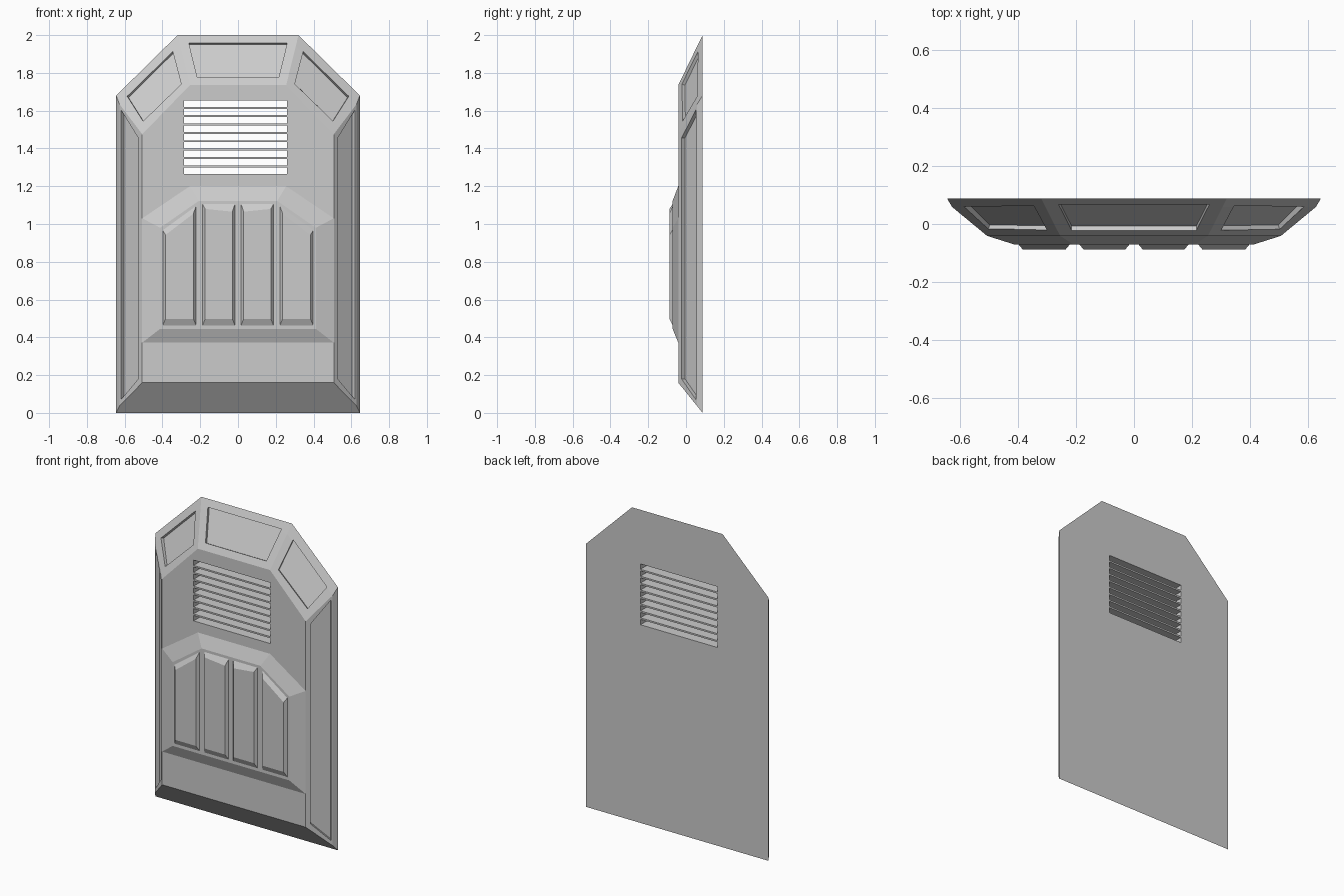
import bpy, bmesh
from mathutils import Vector

if "Cube" in bpy.data.objects:
    bpy.data.objects.remove(bpy.data.objects["Cube"])


def mirror_outline(half):
    """Close a right-half (x, z) outline by mirroring it."""
    return half + [(-x, z) for x, z in reversed(half)]


def add_loft(bm, rings):
    """Skin equal-length rings of 3D points and cap both ends."""
    vs = [[bm.verts.new(p) for p in r] for r in rings]
    n = len(rings[0])
    for a, b in zip(vs, vs[1:]):
        for i in range(n):
            j = (i + 1) % n
            bm.faces.new((a[i], a[j], b[j], b[i]))
    bm.faces.new(vs[0])
    bm.faces.new(vs[-1][::-1])


def finish(bm, name):
    bmesh.ops.recalc_face_normals(bm, faces=bm.faces[:])
    me = bpy.data.meshes.new(name)
    bm.to_mesh(me)
    bm.free()
    ob = bpy.data.objects.new(name, me)
    bpy.context.collection.objects.link(ob)
    return ob


def at_y(outline, y):
    return [(x, y, z) for x, z in outline]


def add_recess(bm, pts, plane, depth):
    """Prism sunk perpendicular into the sloped plane through three points."""
    a, b, c = (Vector(p) for p in plane)
    n = (b - a).cross(c - a).normalized()
    if n.y < 0:
        n = -n
    base = [Vector((x, a.y - (n.x * (x - a.x) + n.z * (z - a.z)) / n.y, z))
            for x, z in pts]
    add_loft(bm, [[p - n * 0.03 for p in base], [p + n * depth for p in base]])


# Main body: bevelled slab with a slight kink along the long sides
YB, YK, YF = 0.088, 0.059, -0.041
back = mirror_outline([(0.645, 0), (0.645, 1.68), (0.32, 2.0)])
kink = mirror_outline([(0.628, 0.036), (0.628, 1.635), (0.306, 1.941)])
front = mirror_outline([(0.507, 0.16), (0.507, 1.475), (0.255, 1.735)])
bm = bmesh.new()
add_loft(bm, [at_y(back, YB), at_y(kink, YK), at_y(front, YF)])
body = finish(bm, "body_panel")

# Cutter: recessed border panels
bm = bmesh.new()
add_recess(bm, [(-0.26, 1.957), (0.26, 1.957), (0.215, 1.775), (-0.215, 1.775)],
           [(-0.32, YB, 2.0), (0.32, YB, 2.0), (0, YF, 1.735)], 0.016)
for s in (-1, 1):
    add_recess(bm, [(s * x, z) for x, z in
                    [(0.345, 1.912), (0.585, 1.675), (0.503, 1.545), (0.30, 1.74)]],
               [(s * 0.645, YB, 1.68), (s * 0.32, YB, 2.0), (s * 0.38, YF, 1.605)], 0.016)
    add_recess(bm, [(s * x, z) for x, z in
                    [(0.62, 0.07), (0.62, 1.605), (0.528, 1.455), (0.528, 0.18)]],
               [(s * 0.628, YK, 0), (s * 0.628, YK, 1), (s * 0.507, YF, 0)], 0.024)

# Cutter: nine vent slots straight through the slab
for i in range(9):
    z = 1.283 + i * 0.0443
    slot = [(-0.285, z - 0.017), (0.26, z - 0.017), (0.26, z + 0.017), (-0.285, z + 0.017)]
    add_loft(bm, [at_y(slot, -0.2), at_y(slot, 0.2)])
cutter = finish(bm, "cutter")
cutter.hide_render = True

mod = body.modifiers.new("cuts", 'BOOLEAN')
mod.operation = 'DIFFERENCE'
mod.solver = 'EXACT'
mod.object = cutter
bpy.context.view_layer.objects.active = body
bpy.ops.object.modifier_apply(modifier=mod.name)
bpy.data.objects.remove(cutter)

# Raised lower plate
YP, YR = -0.071, -0.088
bm = bmesh.new()
add_loft(bm, [at_y(mirror_outline([(0.507, 0.372), (0.507, 1.03), (0.255, 1.2)]), YF),
              at_y(mirror_outline([(0.412, 0.445), (0.412, 0.98), (0.208, 1.122)]), YP)])
finish(bm, "raised_plate")

# Four vertical ribs, the outer pair with slanted tops
bm = bmesh.new()
for s in (-1, 1):
    for x0, x1, z0, z1 in [(0.016, 0.188, 1.105, 1.105), (0.222, 0.398, 1.095, 0.967)]:
        base = [(x0, 0.463), (x1, 0.463), (x1, z1), (x0, z0)]
        d = 0.014
        top = [(x0 + d, 0.498), (x1 - d, 0.498), (x1 - d, z1 - 0.025), (x0 + d, z0 - 0.04)]
        add_loft(bm, [at_y([(s * x, z) for x, z in base], YP),
                      at_y([(s * x, z) for x, z in top], YR)])
finish(bm, "plate_ribs")
